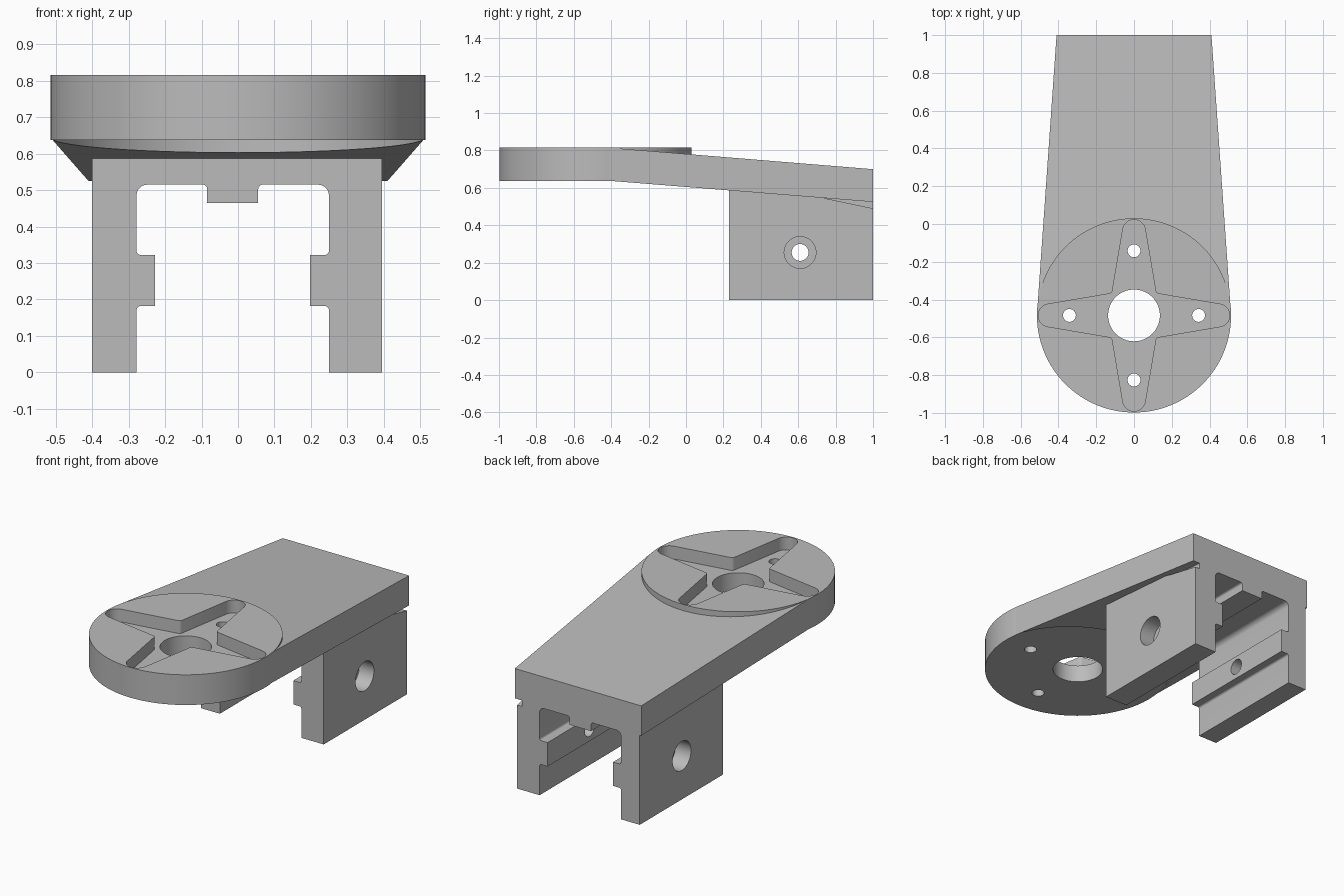
import bpy, bmesh
from math import sin, cos, pi, radians
from mathutils import Vector

if "Cube" in bpy.data.objects:
    bpy.data.objects.remove(bpy.data.objects["Cube"])

grey = bpy.data.materials.new("plain grey")
grey.use_nodes = True
grey.diffuse_color = (0.5, 0.5, 0.5, 1)
grey.node_tree.nodes["Principled BSDF"].inputs["Base Color"].default_value = (0.5, 0.5, 0.5, 1)


def make_object(name, bm):
    bmesh.ops.recalc_face_normals(bm, faces=bm.faces)
    mesh = bpy.data.meshes.new(name)
    bm.to_mesh(mesh)
    bm.free()
    mesh.materials.append(grey)
    obj = bpy.data.objects.new(name, mesh)
    bpy.context.collection.objects.link(obj)
    return obj


def prism(name, outline, axis, start, end):
    """Extrude a 2D outline along an axis between two positions."""
    place = {"x": lambda u, v, w: (w, u, v),
             "y": lambda u, v, w: (u, w, v),
             "z": lambda u, v, w: (u, v, w)}[axis]
    bm = bmesh.new()
    base = bm.faces.new([bm.verts.new(place(u, v, start)) for u, v in outline])
    new = bmesh.ops.extrude_face_region(bm, geom=[base])["geom"]
    shift = Vector(place(0, 0, end - start))
    bmesh.ops.translate(bm, vec=shift, verts=[g for g in new if isinstance(g, bmesh.types.BMVert)])
    return make_object(name, bm)


def circle(u, v, r, n=48):
    return [(u + r * cos(2 * pi * i / n), v + r * sin(2 * pi * i / n)) for i in range(n)]


def rounded(points, steps=6):
    """Fillet each (u, v, radius) right-angle corner that has a radius."""
    out = []
    for i, (u, v, r) in enumerate(points):
        p = Vector((u, v))
        if not r:
            out.append((u, v))
            continue
        a = (Vector(points[i - 1][:2]) - p).normalized() * r
        b = (Vector(points[(i + 1) % len(points)][:2]) - p).normalized() * r
        for k in range(steps + 1):
            t = k / steps * pi / 2
            q = p + a + b - b * cos(t) - a * sin(t)
            out.append((q.x, q.y))
    return out


def boolean(obj, tool, operation="DIFFERENCE"):
    mod = obj.modifiers.new("boolean", "BOOLEAN")
    mod.operation = operation
    mod.solver = "EXACT"
    mod.object = tool
    bpy.context.view_layer.objects.active = obj
    bpy.ops.object.modifier_apply(modifier=mod.name)
    bpy.data.objects.remove(tool)


# Round mounting disc
CY, R, LOW, TOP = -0.484, 0.514, 0.638, 0.815
disc = prism("mounting_disc", circle(0, CY, R, 128), "z", LOW, TOP)

# Four-armed recess in the top of the disc
star = []
for k in range(4):
    turn = k * pi / 2
    arm_pts = [(0.447 + 0.06 * cos(radians(d)), 0.06 * sin(radians(d))) for d in range(-80, 81, 10)]
    arm_pts += [(0.128, 0.115), (0.12, 0.12), (0.115, 0.128)]
    star += [(x * cos(turn) - y * sin(turn), CY + x * sin(turn) + y * cos(turn)) for x, y in arm_pts]
boolean(disc, prism("recess_cutter", star, "z", TOP - 0.075, 1))

# Centre bore and four screw holes
boolean(disc, prism("bore_cutter", circle(0, CY, 0.137, 64), "z", 0.5, 1))
for dx, dy in ((1, 0), (-1, 0), (0, 1), (0, -1)):
    hole = circle(0.342 * dx, CY + 0.342 * dy, 0.034, 32)
    boolean(disc, prism("screw_cutter", hole, "z", 0.5, 1))

# Sloping tapered arm, cut away where the disc sits
bm = bmesh.new()
bmesh.ops.create_cube(bm, size=2)
for v in bm.verts:
    sx, back, upper = v.co.x, v.co.y > 0, v.co.z > 0
    if back:
        v.co = (0.41 * sx, 1, 0.70 if upper else 0.525)
    else:
        v.co = (0.509 * sx, -0.41, TOP if upper else LOW)
bracket = make_object("arm_and_clamp", bm)
boolean(bracket, prism("disc_cutter", circle(0, CY, R, 128), "z", 0.3, 1.1))

# Clamp with two legs, inner ribs and a centre key
half = [(0.264, 0, 0), (0.264, 0.182, 0.012), (0.2125, 0.182, 0), (0.2125, 0.322, 0),
        (0.264, 0.322, 0.012), (0.264, 0.515, 0.03), (0.07, 0.515, 0.012), (0.07, 0.465, 0)]
MID = -0.0145
section = [(MID - x, z, r) for x, z, r in half]
section += [(MID + x, z, r) for x, z, r in reversed(half)]
section += [(0.395, 0, 0), (0.395, 0.6, 0), (-0.4, 0.6, 0), (-0.4, 0, 0)]
clamp = prism("clamp", rounded(section), "y", 0.23, 1)

# Cross hole with a counterbore on each outer side
boolean(clamp, prism("cross_cutter", circle(0.61, 0.255, 0.045), "x", -0.6, 0.6))
for side in (-1, 1):
    boolean(clamp, prism("counterbore_cutter", circle(0.61, 0.255, 0.085), "x", 0.3 * side, 0.6 * side))

# Thin wedge gap between the arm and one leg
wedge = [(0.74, 0.545), (1.02, 0.486), (1.02, 0.65), (0.74, 0.65)]
boolean(clamp, prism("wedge_cutter", wedge, "x", 0.365, 0.5))
boolean(bracket, clamp, "UNION")

# Smooth the curved walls and keep the edges sharp
for obj in (disc, bracket):
    bpy.ops.object.select_all(action="DESELECT")
    obj.select_set(True)
    bpy.context.view_layer.objects.active = obj
    bpy.ops.object.shade_smooth_by_angle(angle=radians(30))
